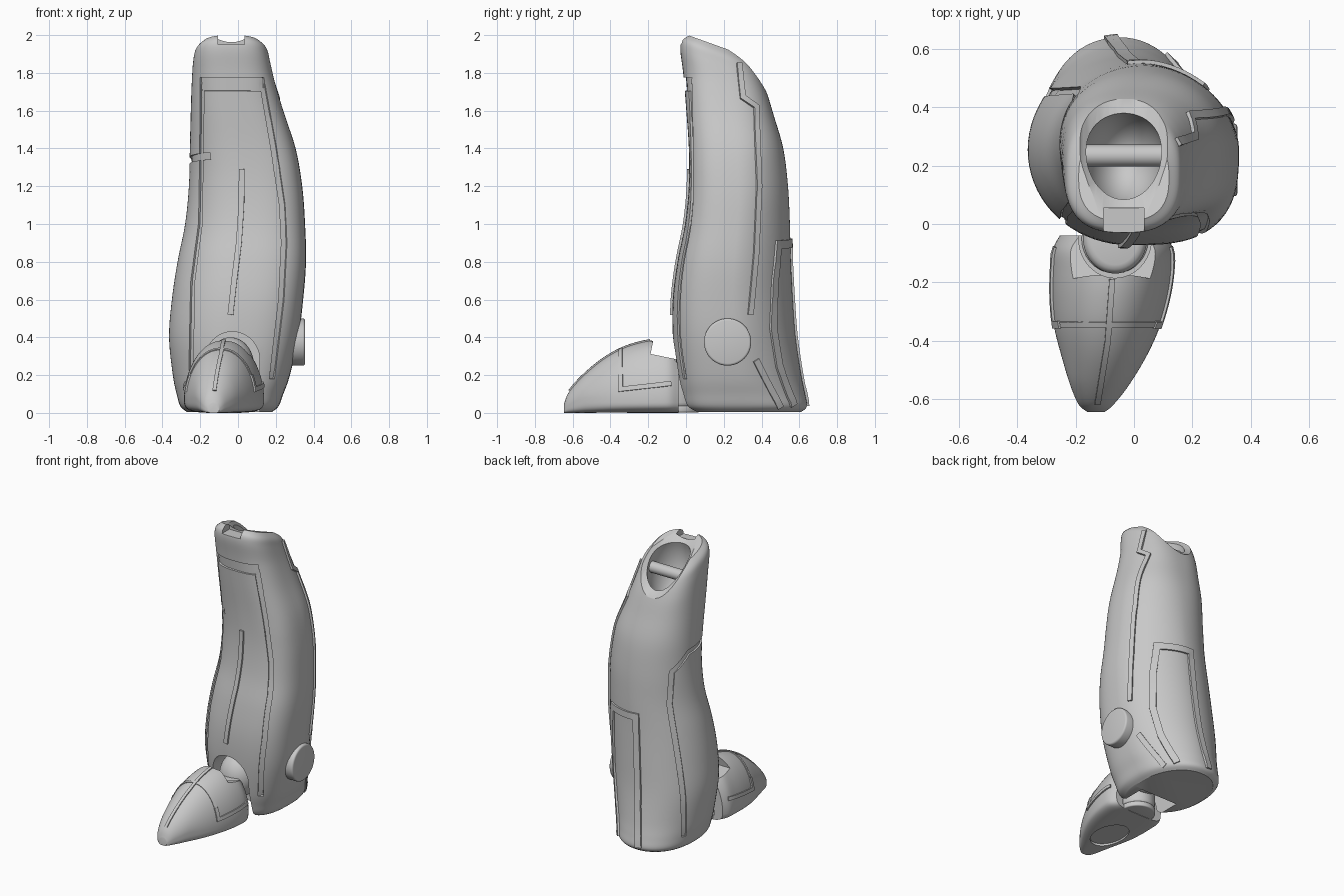
import bpy, bmesh, math
from mathutils import Vector
from mathutils.bvhtree import BVHTree

if "Cube" in bpy.data.objects:
    bpy.data.objects.remove(bpy.data.objects["Cube"])

grey = bpy.data.materials.new("plain grey")
grey.use_nodes = True
grey.diffuse_color = (0.58, 0.58, 0.58, 1)
grey.node_tree.nodes["Principled BSDF"].inputs["Base Color"].default_value = grey.diffuse_color


def make(name, bm):
    bmesh.ops.recalc_face_normals(bm, faces=bm.faces)
    mesh = bpy.data.meshes.new(name)
    bm.to_mesh(mesh)
    mesh.materials.append(grey)
    ob = bpy.data.objects.new(name, mesh)
    bpy.context.collection.objects.link(ob)
    return ob


def smooth(ob, angle=35):
    bpy.ops.object.select_all(action="DESELECT")
    ob.select_set(True)
    bpy.context.view_layer.objects.active = ob
    bpy.ops.object.shade_smooth_by_angle(angle=math.radians(angle))


def refine(stations, steps=5):
    """Smooth in-between stations through the given ones."""
    rows, last = [], len(stations) - 1
    for i in range(last):
        a, b, c, d = (stations[max(0, min(last, i + k))] for k in (-1, 0, 1, 2))
        for s in range(steps):
            t = s / steps
            rows.append([q + t / 2 * (r - p + t * (2 * p - 5 * q + 4 * r - u + t * (3 * (q - r) + u - p)))
                         for p, q, r, u in zip(a, b, c, d)])
    return rows + [list(stations[-1])]


def spow(v, e):
    return math.copysign(abs(v) ** e, v)


def loft(name, rings):
    bm = bmesh.new()
    loops = [[bm.verts.new(p) for p in ring] for ring in rings]
    n = len(loops[0])
    for a, b in zip(loops, loops[1:]):
        for i in range(n):
            j = (i + 1) % n
            bm.faces.new((a[i], a[j], b[j], b[i]))
    bm.faces.new(loops[0][::-1])
    bm.faces.new(loops[-1])
    ob = make(name, bm)
    tree = BVHTree.FromBMesh(bm)
    bm.free()
    return ob, tree


ANGLES = [2 * math.pi * i / 72 for i in range(72)]


def shin_ring(z, xl, xr, yf, yb, slope, power):
    """Rounded section, fuller at its front left corner below the knee."""
    ring, lean = [], max(0, min(1, (1.8 - z) / 0.5))
    for a in ANGLES:
        c, s = math.cos(a), math.sin(a)
        if c > 0:
            e = 2 / (power + lean * (0.9 if s < 0 else -0.4))
        else:
            e = 2 / (power - lean * 0.2)
        x = (xl + xr) / 2 + (xr - xl) / 2 * spow(c, e)
        y = (yf + yb) / 2 + (yb - yf) / 2 * spow(s, e)
        ring.append((x, y, z - slope * (y - yf)))
    return ring


def foot_ring(y, xl, xr, h):
    mid, ring = min(0.08, h * 0.4), []
    for a in ANGLES:
        up = math.sin(a) > 0
        e = 1.1 if up else 0.5
        x = (xl + xr) / 2 + (xr - xl) / 2 * spow(math.cos(a), 0.95 if up else 0.5)
        ring.append((x, y, mid + (h - mid if up else mid) * spow(math.sin(a), e)))
    return ring


def solid(name, kind, loc, size, rot=(0, 0, 0), bevel=0):
    """Box, cylinder or ball with full dimensions given by size."""
    if kind == "box":
        bpy.ops.mesh.primitive_cube_add(size=1, location=loc, rotation=rot)
    elif kind == "cyl":
        bpy.ops.mesh.primitive_cylinder_add(vertices=48, radius=0.5, depth=1, location=loc, rotation=rot)
    else:
        bpy.ops.mesh.primitive_uv_sphere_add(segments=48, ring_count=24, radius=0.5, location=loc, rotation=rot)
    ob = bpy.context.object
    ob.name = name
    ob.scale = size
    bpy.ops.object.transform_apply(location=False, rotation=False)
    ob.data.materials.append(grey)
    if bevel:
        mod = ob.modifiers.new("bevel", "BEVEL")
        mod.width, mod.segments = bevel, 3
        bpy.ops.object.modifier_apply(modifier="bevel")
    smooth(ob)
    return ob


def cut(ob, cutter):
    mod = ob.modifiers.new("cut", "BOOLEAN")
    mod.operation, mod.solver, mod.object = "DIFFERENCE", "EXACT", cutter
    bpy.ops.object.select_all(action="DESELECT")
    bpy.context.view_layer.objects.active = ob
    ob.select_set(True)
    bpy.ops.object.modifier_apply(modifier="cut")
    bpy.data.objects.remove(cutter)


SIDES = {"front": (1, -1), "back": (1, 1), "left": (0, 1), "right": (0, -1), "top": (2, 1)}


def strip(name, tree, side, path, width, high=0.012, low=-0.015):
    """Strip that follows a surface along a path seen from one side."""
    axis, sign = SIDES[side]
    flat = []
    for p, q in zip(path, path[1:]):
        p, q = Vector(p), Vector(q)
        count = max(1, round((q - p).length / 0.025))
        flat += [p.lerp(q, i / count) for i in range(count)]
    flat.append(Vector(path[-1]))
    pts = []
    for p in flat:
        start, ray = list(p), [0, 0, 0]
        start.insert(axis, 4 * sign)
        ray[axis] = -sign
        hit = tree.ray_cast(Vector(start), Vector(ray))
        if hit[0]:
            pts.append((hit[0], hit[1] if hit[1].dot(Vector(ray)) < 0 else -hit[1]))
    bm, rings = bmesh.new(), []
    for i, (co, n) in enumerate(pts):
        ahead = (pts[min(i + 1, len(pts) - 1)][0] - co).normalized()
        behind = (co - pts[max(i - 1, 0)][0]).normalized()
        t = (ahead + behind).normalized()
        miter = 1 / max(0.6, t.dot(ahead if ahead.length else behind))
        across = n.cross(t).normalized() * width / 2 * miter
        rings.append([bm.verts.new(co + across * s + n * h)
                      for s, h in ((-1, low), (1, low), (1, high), (-1, high))])
    for a, b in zip(rings, rings[1:]):
        for i in range(4):
            bm.faces.new((a[i], a[(i + 1) % 4], b[(i + 1) % 4], b[i]))
    bm.faces.new(rings[0])
    bm.faces.new(rings[-1])
    ob = make(name, bm)
    bm.free()
    smooth(ob)
    return ob


# Shin shell: height, left, right, front, back, backward slope, squareness
shin, shin_tree = loft("shin", [shin_ring(*s) for s in refine([
    (0.005, -0.27, 0.18, 0.03, 0.61, 0, 2.4), (0.035, -0.305, 0.215, -0.01, 0.64, 0, 2.4),
    (0.1, -0.325, 0.24, -0.03, 0.63, 0, 2.3), (0.2, -0.345, 0.275, -0.05, 0.61, 0, 2.2),
    (0.4, -0.365, 0.32, -0.07, 0.58, 0, 2.2), (0.6, -0.35, 0.345, -0.07, 0.565, 0, 2.2),
    (0.8, -0.32, 0.36, -0.045, 0.555, 0, 2.2), (1, -0.28, 0.355, -0.005, 0.55, 0, 2.2),
    (1.2, -0.26, 0.34, 0.015, 0.54, 0, 2.3), (1.4, -0.255, 0.305, 0.015, 0.515, 0, 2.4),
    (1.62, -0.25, 0.24, 0, 0.465, 0.1, 2.5), (1.8, -0.245, 0.195, -0.015, 0.43, 0.25, 2.6),
    (1.92, -0.238, 0.17, -0.03, 0.395, 0.34, 2.7), (1.975, -0.225, 0.155, -0.022, 0.36, 0.36, 2.7),
    (2, -0.19, 0.12, 0.01, 0.31, 0.36, 2.6)])])

# Knee scoop and socket, front notch, ankle arch and underside hollow
cut(shin, solid("scoop_cutter", "cyl", (-0.035, 0.368, 1.982), (0.4, 0.4, 1.2), (0.941, 0, 0)))
cut(shin, solid("socket_cutter", "ball", (-0.035, 0.228, 1.82), (0.27, 0.33, 0.5)))
cut(shin, solid("notch_cutter", "box", (-0.035, -0.02, 2.0), (0.14, 0.15, 0.1)))
cut(shin, solid("arch_cutter", "cyl", (-0.03, 0, 0.28), (0.29, 0.3, 0.42), (math.pi / 2, 0, 0)))
cut(shin, solid("hollow_cutter", "box", (-0.03, 0, 0.1), (0.288, 0.42, 0.36)))

# Recessed frame around the front panel and groove on the right side
for side, path, width in (
        ("front", [(-0.2, 1.74), (0.14, 1.74)], 0.07),
        ("front", [(-0.19, 1.74), (-0.195, 1.3), (-0.2, 1.0), (-0.24, 0.7), (-0.25, 0.22)], 0.028),
        ("front", [(0.13, 1.74), (0.19, 1.4), (0.235, 1.1), (0.245, 0.9), (0.23, 0.6), (0.18, 0.18)], 0.032),
        ("right", [(0.06, 1.36), (0.33, 1.33), (0.44, 1.22), (0.46, 1.0), (0.455, 0.6), (0.45, 0.1)], 0.035)):
    cut(shin, strip("groove_cutter", shin_tree, side, path, width, 0.03, -0.012))
smooth(shin)

# Raised trim on the shin
strip("front_ridge", shin_tree, "front",
      [(0.02, 1.29), (0.018, 1.1), (0.005, 0.9), (-0.02, 0.7), (-0.04, 0.52)], 0.03)
strip("left_side_trim", shin_tree, "left",
      [(0.28, 1.85), (0.3, 1.67), (0.37, 1.62), (0.385, 1.2), (0.37, 0.85), (0.34, 0.52)], 0.03)
strip("left_lower_trim", shin_tree, "left", [(0.37, 0.28), (0.42, 0.18), (0.5, 0.03)], 0.035, 0.009)
strip("back_frame", shin_tree, "back",
      [(-0.08, 0.04), (-0.045, 0.3), (-0.02, 0.6), (0, 0.9), (0.22, 0.89),
       (0.235, 0.7), (0.23, 0.45), (0.19, 0.25), (0.12, 0.04)], 0.045)

# Knee bar and ankle side disc
solid("knee_bar", "cyl", (-0.035, 0.235, 1.8), (0.075, 0.075, 0.27), (0, math.pi / 2, 0))
solid("side_disc", "cyl", (0.295, 0.22, 0.375), (0.25, 0.25, 0.12), (0, math.pi / 2, 0), 0.012)

# Foot: position, left, right, height
foot, foot_tree = loft("foot", [foot_ring(*s) for s in refine([
    (-0.645, -0.16, -0.1, 0.05), (-0.62, -0.19, -0.07, 0.11), (-0.55, -0.22, -0.015, 0.19),
    (-0.45, -0.25, 0.045, 0.275), (-0.35, -0.275, 0.09, 0.335), (-0.25, -0.285, 0.12, 0.37),
    (-0.16, -0.285, 0.135, 0.385), (-0.09, -0.28, 0.135, 0.38), (-0.04, -0.255, 0.11, 0.34)])])
cut(foot, solid("heel_top_cutter", "box", (-0.07, 0.03, 0.38), (0.6, 0.4, 0.22), (-0.2, 0, 0)))
cut(foot, solid("heel_cutter", "cyl", (-0.065, -0.05, 0.25), (0.25, 0.27, 0.44)))
cut(foot, solid("sole_cutter", "cyl", (-0.1, -0.36, 0), (0.2, 0.3, 0.03)))
smooth(foot)

# Foot trim
strip("foot_ridge", foot_tree, "top", [(-0.075, -0.19), (-0.09, -0.4), (-0.125, -0.615)], 0.02, 0.008)
strip("foot_band", foot_tree, "top", [(-0.25, -0.345), (0.07, -0.345)], 0.02, 0.005)
for side in ("left", "right"):
    strip(side + "_foot_trim", foot_tree, side, [(-0.345, 0.2), (-0.345, 0.125), (-0.08, 0.155)], 0.025, 0.009)

# Ankle column, joint and heel pad
solid("ankle", "cyl", (-0.065, -0.05, 0.15), (0.22, 0.24, 0.25), bevel=0.03)
solid("ankle_joint", "ball", (-0.04, 0.07, 0.25), (0.25, 0.25, 0.3))
solid("heel_pad", "cyl", (-0.065, -0.05, 0.02), (0.23, 0.24, 0.035), bevel=0.008)
